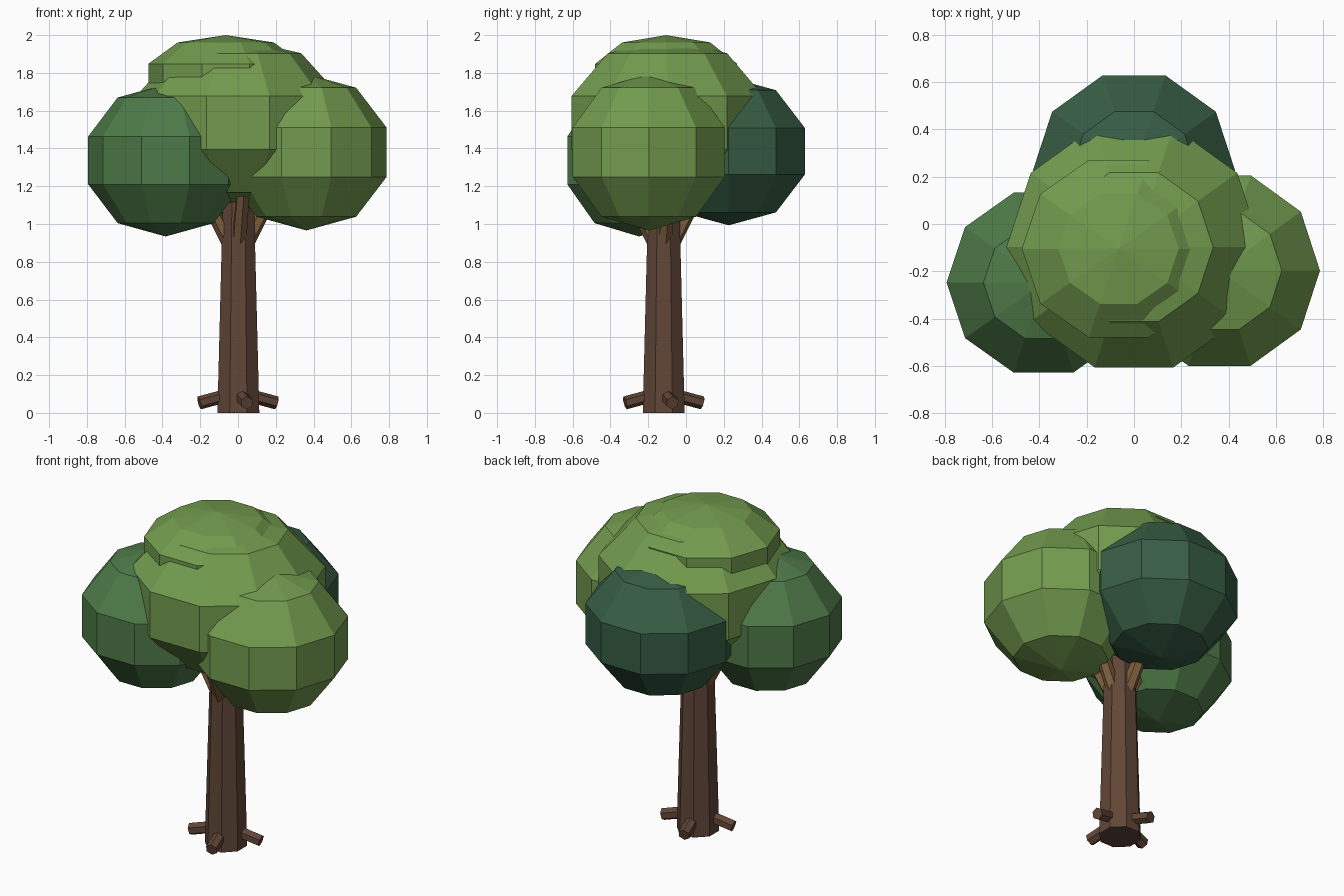
import bpy, bmesh
from math import cos, sin, pi, radians
from mathutils import Vector

if "Cube" in bpy.data.objects:
    bpy.data.objects.remove(bpy.data.objects["Cube"])


def material(name, rgb):
    m = bpy.data.materials.new(name)
    m.diffuse_color = (*rgb, 1)
    m.use_nodes = True
    m.node_tree.nodes["Principled BSDF"].inputs["Base Color"].default_value = m.diffuse_color
    return m


LIGHT = material("light_leaves", (0.17, 0.33, 0.077))
MEDIUM = material("medium_leaves", (0.076, 0.195, 0.065))
DARK = material("dark_leaves", (0.038, 0.109, 0.058))
BARK = material("bark", (0.12, 0.061, 0.039))
WOOD = material("branch_wood", (0.205, 0.112, 0.048))


def finish(name, bm, mat):
    bmesh.ops.recalc_face_normals(bm, faces=bm.faces)
    me = bpy.data.meshes.new(name)
    bm.to_mesh(me)
    bm.free()
    me.materials.append(mat)
    ob = bpy.data.objects.new(name, me)
    bpy.context.collection.objects.link(ob)
    return ob


# Ten-sided foliage ball: belt radii rx, ry and half height rz
def foliage(name, centre, rx, ry, rz, mat, n=10):
    bm = bmesh.new()
    c = Vector(centre)
    rings = []
    for r, h in ((0.62, -0.825), (1, -0.315), (1, 0.315), (0.62, 0.825)):
        rings.append([bm.verts.new(c + Vector((rx * r * cos(2 * pi * i / n),
                                               ry * r * sin(2 * pi * i / n), rz * h)))
                      for i in range(n)])
    bottom = bm.verts.new(c - Vector((0, 0, rz)))
    top = bm.verts.new(c + Vector((0, 0, rz)))
    for i in range(n):
        j = (i + 1) % n
        for a, b in zip(rings, rings[1:]):
            bm.faces.new((a[i], a[j], b[j], b[i]))
        bm.faces.new((bottom, rings[0][j], rings[0][i]))
        bm.faces.new((top, rings[-1][i], rings[-1][j]))
    return finish(name, bm, mat)


# Tapered prism between two points
def limb(name, start, end, r1, r2, sides, mat, turn=0):
    bm = bmesh.new()
    a, b = Vector(start), Vector(end)
    bmesh.ops.create_cone(bm, cap_ends=True, segments=sides, radius1=r1,
                          radius2=r2, depth=(b - a).length)
    ob = finish(name, bm, mat)
    q = (b - a).to_track_quat('Z', 'Y')
    if turn:
        ob.rotation_euler = (0, 0, turn)
    else:
        ob.rotation_euler = q.to_euler()
    ob.location = (a + b) / 2
    return ob


# Trunk
TY = -0.118
limb("trunk", (0.002, TY, 0), (0.002, TY, 1.17), 0.12, 0.088, 8, BARK, radians(22.5))

# Four roots and four branches around the trunk
for k in range(4):
    t = radians(13 + 90 * k)
    limb(f"root_{k + 1}", (0.05 * cos(t), TY + 0.05 * sin(t), 0.095),
         (0.21 * cos(t), TY + 0.21 * sin(t), 0.053), 0.035, 0.035, 6, BARK)
    t = radians(8 + 90 * k)
    limb(f"branch_{k + 1}", (0, TY, 0.81),
         (0.23 * cos(t), TY + 0.23 * sin(t), 1.25), 0.042, 0.036, 6, WOOD)

# Foliage
foliage("main_foliage", (0, -0.098, 1.536), 0.54, 0.535, 0.446, LIGHT)
foliage("cap_foliage", (-0.065, -0.105, 1.778), 0.41, 0.395, 0.222, LIGHT)
foliage("right_foliage", (0.362, -0.197, 1.38), 0.425, 0.424, 0.414, LIGHT)
foliage("left_foliage", (-0.383, -0.248, 1.337), 0.41, 0.40, 0.403, MEDIUM)
foliage("back_foliage", (0, 0.226, 1.385), 0.428, 0.424, 0.392, DARK)
